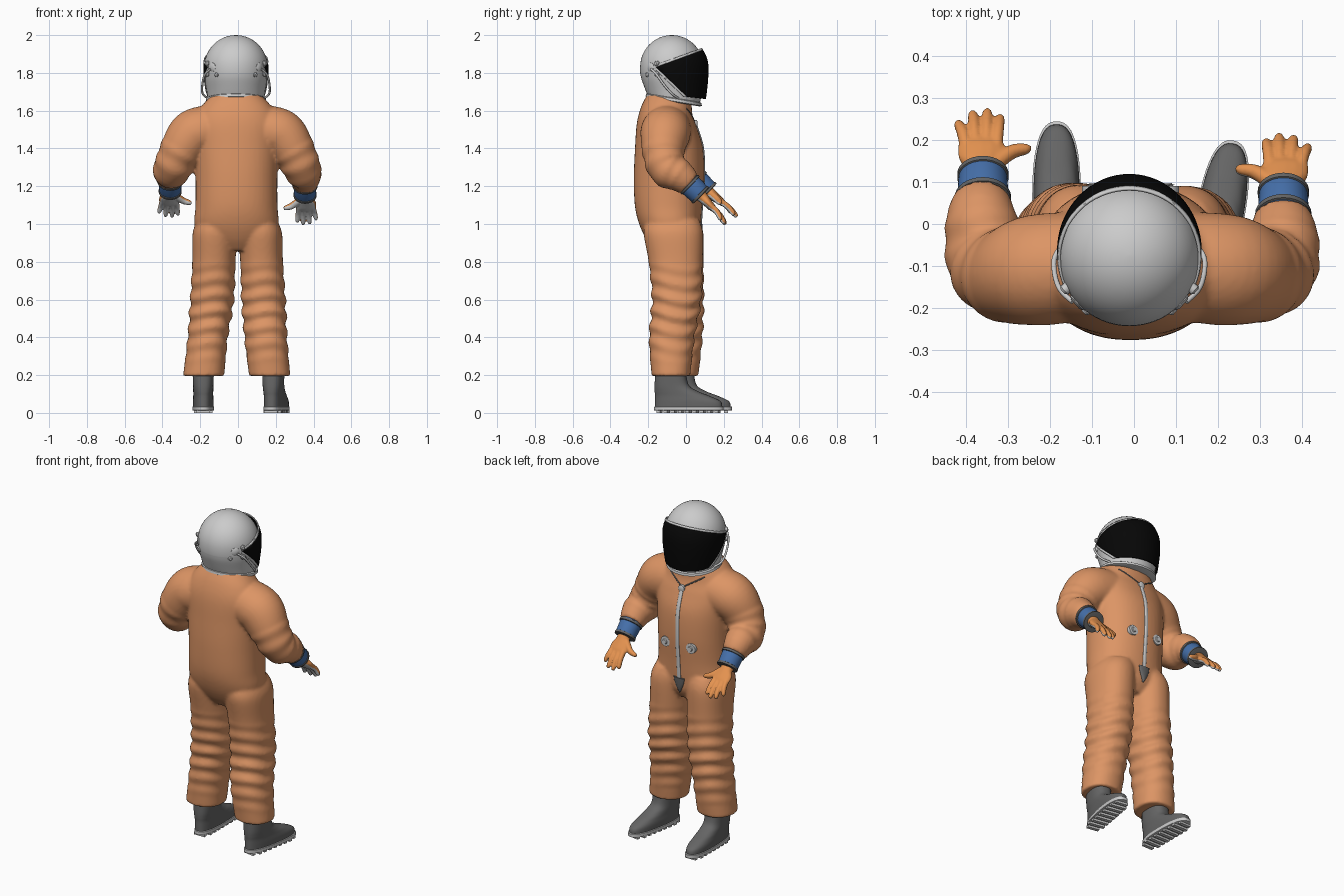
import bpy, bmesh, math
from mathutils import Vector, Matrix
from mathutils.bvhtree import BVHTree

if "Cube" in bpy.data.objects:
    bpy.data.objects.remove(bpy.data.objects["Cube"])


def material(name, r, g, b):
    m = bpy.data.materials.new(name)
    m.diffuse_color = (r, g, b, 1)
    m.use_nodes = True
    m.node_tree.nodes["Principled BSDF"].inputs["Base Color"].default_value = m.diffuse_color
    return m


ORANGE = material("orange_cloth", 0.72, 0.30, 0.13)
GLOVE = material("orange_glove", 0.78, 0.29, 0.08)
BLUE = material("blue_cuff", 0.06, 0.16, 0.40)
DARK = material("dark_rubber", 0.13, 0.13, 0.13)
BLACK = material("black_visor", 0.002, 0.002, 0.002)


def smooth(pts, n=6):
    """Catmull-Rom interpolation of equal-length tuples."""
    out = []
    for i in range(len(pts) - 1):
        a, b, c, d = (pts[min(max(i + k, 0), len(pts) - 1)] for k in (-1, 0, 1, 2))
        for s in range(n):
            t = s / n
            out.append(tuple(0.5 * (2 * q + (r - p) * t + (2 * p - 5 * q + 4 * r - u) * t * t
                             + (3 * q - p - 3 * r + u) * t ** 3) for p, q, r, u in zip(a, b, c, d)))
    return out + [tuple(pts[-1])]


def skin(bm, rings):
    """Closed skin over a list of point rings."""
    vs = [[bm.verts.new(p) for p in r] for r in rings]
    n = len(vs[0])
    for a, b in zip(vs, vs[1:]):
        for i in range(n):
            bm.faces.new((a[i], a[(i + 1) % n], b[(i + 1) % n], b[i]))
    bm.faces.new(vs[0])
    bm.faces.new(vs[-1][::-1])


def loft(sections, n=48, p=2.0, fold=None):
    """Horizontal rings from (z, cx, cy, rx, ry, tilt)."""
    rings = []
    for z, cx, cy, rx, ry, tilt in sections:
        ring = []
        for i in range(n):
            a = math.tau * i / n
            c, s = math.cos(a), math.sin(a)
            k = 1 + (fold(z, a) if fold else 0)
            x = math.copysign(abs(c) ** (2 / p), c) * rx * k
            y = math.copysign(abs(s) ** (2 / p), s) * ry * k
            ring.append((cx + x, cy + y, z + tilt * y))
        rings.append(ring)
    return rings


def tube(pts, hint=(0, 1, 0), n=20):
    """Rings along a path of (x, y, z, radius along hint, other radius)."""
    rings, P = [], [Vector(q[:3]) for q in pts]
    for i, q in enumerate(pts):
        t = (P[min(i + 1, len(P) - 1)] - P[max(i - 1, 0)]).normalized()
        s = Vector(hint)
        s = (s - t * s.dot(t)).normalized()
        u = t.cross(s)
        rings.append([P[i] + s * q[3] * math.cos(math.tau * k / n) + u * q[4] * math.sin(math.tau * k / n)
                      for k in range(n)])
    return rings


def finish(name, bm, mat=None, voxel=0, iters=4, matrix=None):
    bmesh.ops.recalc_face_normals(bm, faces=bm.faces)
    me = bpy.data.meshes.new(name)
    bm.to_mesh(me)
    bm.free()
    if matrix:
        me.transform(matrix)
    me.shade_smooth()
    if not voxel:
        me.set_sharp_from_angle(angle=math.radians(40))
    ob = bpy.data.objects.new(name, me)
    bpy.context.collection.objects.link(ob)
    if mat:
        me.materials.append(mat)
    if voxel:
        r = ob.modifiers.new("fuse", 'REMESH')
        r.mode, r.voxel_size, r.use_smooth_shade = 'VOXEL', voxel, True
        s = ob.modifiers.new("soften", 'SMOOTH')
        s.factor, s.iterations = 0.5, iters
    return ob


def part(name, rings, mat=None, matrix=None):
    bm = bmesh.new()
    skin(bm, rings)
    return finish(name, bm, mat, matrix=matrix)


# Suit: torso, legs with cloth folds and bent arms fused together
def leg_fold(z, a):
    w = max(0, 1 - abs(z - 0.53) / 0.27)
    return 0.07 * w ** 0.6 * math.sin(z * math.tau / 0.085 + 1.3 * math.sin(a * 2 + 0.6) + 0.8 * math.cos(a))


suit = bmesh.new()
skin(suit, loft(smooth([(1.665, -.008, -.085, .145, .115, -.25), (1.60, -.008, -.10, .20, .135, -.2),
                        (1.52, -.008, -.10, .235, .16, -.1), (1.40, -.008, -.09, .225, .18, 0),
                        (1.25, -.008, -.09, .217, .186, 0), (1.10, -.008, -.093, .217, .178, 0),
                        (1.0, -.008, -.085, .222, .163, 0), (.92, -.006, -.07, .19, .14, 0),
                        (.86, -.004, -.065, .10, .10, 0)]), p=2.2))
LEFT_LEG = [(1.02, -.11, -.07, .105, .14, 0), (.95, -.124, -.065, .116, .157, 0), (.8, -.128, -.05, .114, .143, 0),
            (.6, -.137, -.035, .115, .128, 0), (.4, -.16, -.035, .106, .122, 0), (.195, -.182, -.043, .109, .108, 0)]
RIGHT_LEG = [(1.02, .10, -.07, .105, .14, 0), (.95, .117, -.067, .116, .157, 0), (.8, .125, -.055, .113, .143, 0),
             (.6, .135, -.05, .116, .13, 0), (.4, .147, -.075, .113, .12, 0), (.195, .168, -.08, .109, .102, 0)]
for leg in (LEFT_LEG, RIGHT_LEG):
    skin(suit, loft(smooth(leg, 16), p=2.2, fold=leg_fold))
for side, dy, dz in ((1, 0, 0), (-1, .04, .02)):
    arm = [(.12, -.10, 1.50, .13), (.23, -.11, 1.475, .132), (.30, -.12, 1.385, .112), (.343, -.10 + dy / 3, 1.295, .10),
           (.358, -.035 + dy, 1.255 + dz, .086), (.357, .018 + dy, 1.212 + dz, .068)]
    pts = []
    for i, (x, y, z, r) in enumerate(smooth(arm, 8)):
        r *= 1 + (.035 * math.sin(i * 1.25) if 14 < i < 34 else 0)
        pts.append((side * x - .004, y, z, r, r))
    skin(suit, tube(pts, n=32))
suit = finish("suit", suit, ORANGE, voxel=0.01)

bpy.context.view_layer.update()
bvh = BVHTree.FromObject(suit, bpy.context.evaluated_depsgraph_get())


def on_chest(x, z):
    hit = bvh.ray_cast(Vector((x, 1, z)), Vector((0, -1, 0)))[0]
    return hit.y if hit else 0


# Zip, zip pull, crotch patch, collar seams and chest valves
CX = -.008
part("zip", tube([(CX, on_chest(CX, z), z, .006, .012) for z in [1.53 - .02 * i for i in range(28)]]))
part("zip_pull", tube([(CX, on_chest(CX, 1.53) + d, 1.53, r, r) for d, r in ((-.01, .02), (.008, .02), (.012, .01))], (0, 0, 1)))
part("crotch_patch", tube([(CX, on_chest(CX, z), z, .01, w) for z, w in
                           ((1.0, .036), (.975, .033), (.95, .024), (.925, .012), (.91, .004))]), DARK)
for side, name in ((1, "right"), (-1, "left")):
    seam = [(CX + side * .12 * t, 1.535 + .075 * t) for t in (0, .2, .4, .6, .8, 1)]
    part(name + "_collar_seam", tube([(x, on_chest(x, z), z, .004, .004) for x, z in seam], n=8), DARK)
    vx = CX + side * .085
    vy = on_chest(vx, 1.2)
    part(name + "_valve", tube([(vx, vy + d, 1.2, r, r) for d, r in
                                ((-.02, .03), (.008, .03), (.012, .025), (.007, .018), (.016, .012))], (0, 0, 1)))

# Helmet shell, visor, frame bands and neck rim
HX = -.011


def helmet_rings(grow=0, front=0):
    secs = []
    for i in range(13):
        a = math.radians(89 - i * 89 / 12)
        r = math.cos(a) * (.168 + grow)
        secs.append((1.83 + (.17 + grow) * math.sin(a), HX, -.075 + front * math.cos(a), r,
                     r + front * math.cos(a), 0))
    secs += smooth([(1.80, HX, -.075 + front, .168 + grow, .168 + grow + front, -.01),
                    (1.76, HX, -.073 + front, .164 + grow, .163 + grow + front, -.05),
                    (1.70, HX, -.068 + front, .154 + grow, .15 + grow + front, -.12),
                    (1.655, HX, -.065 + front, .148 + grow, .137 + grow + front, -.165)], 4)
    return loft(secs, 64)


def helmet_cut(name, rings, planes, mat=None):
    bm = bmesh.new()
    skin(bm, rings)
    for co, no in planes:
        bmesh.ops.bisect_plane(bm, geom=bm.verts[:] + bm.edges[:] + bm.faces[:], plane_co=co,
                               plane_no=Vector(no).normalized(), clear_inner=True)
    ob = finish(name, bm, mat)
    m = ob.modifiers.new("thickness", 'SOLIDIFY')
    m.thickness = .006


part("helmet_shell", helmet_rings())
PIVOT = Vector((0, -.16, 1.83))
UP, LOW, CHIN = Vector((0, .095, -.26)).normalized(), Vector((0, .17, .18)).normalized(), ((0, .05, 1.668), (0, .12, 1))
helmet_cut("visor", helmet_rings(.004, .011), [(PIVOT, UP), (PIVOT, LOW), CHIN], BLACK)
helmet_cut("visor_upper_frame", helmet_rings(.007, .010), [(PIVOT - UP * .012, UP), (PIVOT, -UP), (PIVOT, (0, 1, 0))])
helmet_cut("visor_lower_frame", helmet_rings(.006, .008),
           [(PIVOT - LOW * .012, LOW), (PIVOT, -LOW), (PIVOT, (0, 1, 0)), CHIN])
part("helmet_rim", loft([(1.668, HX, -.065, .150, .139, -.165), (1.664, HX, -.065, .158, .147, -.165),
                         (1.65, HX, -.065, .160, .149, -.165), (1.645, HX, -.065, .150, .139, -.165)]))

# Helmet side brackets and hoses
for side, name in ((1, "right"), (-1, "left")):
    bm = bmesh.new()
    c = Vector((HX + side * .122, -.185, 1.82))
    out = Vector((side * .74, -.67, 0))
    for off, r in (((0, 0, .01), .024), ((0, .03, .03), .013), ((0, .03, -.025), .014), ((0, -.02, -.03), .012)):
        b = c + Vector((side * off[1], off[1], off[2])) - out * .012
        skin(bm, tube([(*(b + out * d), q, q) for d, q in ((-.01, r), (.016, r), (.021, r * .6))], (0, 0, 1), 14))
    finish(name + "_helmet_bracket", bm)
    hose = [(.135, -.185, 1.82), (.165, -.155, 1.79), (.178, -.115, 1.735), (.176, -.075, 1.69), (.148, -.04, 1.665)]
    part(name + "_helmet_hose", tube([(HX + side * x, y, z, .006, .006) for x, y, z in smooth(hose)], n=10))

# Cuffs and gloves with grey palms
FINGERS = [(-.036, -.044, .185), (-.012, -.014, .202), (.013, .02, .196), (.036, .053, .168)]


def hand(bm, k, dz):
    parts = [[(0, -.01, 0, .032, .036), (0, .02, 0, .026, .036), (0, .05, 0, .022, .05), (0, .085, 0, .018, .052),
              (0, .108, 0, .011, .045)],
             [(-.025, .025, 0, .018, .018), (-.07, .07, -.004, .016, .016), (-.105, .083, -.008, .012, .012),
              (-.118, .085, -.009, .006, .006)]]
    for bx, tx, ty in FINGERS:
        parts.append([(bx, .08, 0, .014, .014), ((bx + tx) / 2, (.08 + ty) / 2, .002, .013, .013),
                      (tx, ty - .012, -.008, .011, .011), (tx, ty, -.012, .006, .006)])
    for p in parts:
        skin(bm, tube([(x, y, z + dz, a * k, b * k) for x, y, z, a, b in smooth(p, 4)], (0, 0, 1), 14))


for side, name, dy, dz, pitch in ((1, "right", 0, 0, -46), (-1, "left", .04, .02, -38)):
    x, a, b = side * .357 - .002, Vector((0, .006 + dy, 1.222 + dz)), Vector((0, .078 + dy, 1.152 + dz))

    def band(steps):
        return tube([(x, *a.lerp(b, t).yz, r, r) for t, r in steps], (1, 0, 0), 32)
    part(name + "_cuff", band([(0, .06), (.1, .062), (.85, .058), (1, .056), (1, .03)]), BLUE)
    part(name + "_cuff_ring", band([(.12, .06), (.14, .067), (.26, .067), (.28, .06)]), DARK)
    part(name + "_cuff_hem", band([(.88, .056), (.9, .061), (1.02, .061), (1.04, .045)]), DARK)
    place = Matrix.Translation((x + side * .004, b.y, b.z)) @ Matrix.Rotation(math.radians(pitch), 4, 'X') @ Matrix.Diagonal((side, 1, 1, 1))
    for label, mat, k, off in (("_glove", GLOVE, 1.08, 0), ("_glove_palm", None, 1.0, -.004)):
        bm = bmesh.new()
        hand(bm, k, off)
        finish(name + label, bm, mat, .005, 2, place)

# Boots with soles and treads
BOOT = [(.23, 0, .085, .057, .08, 0), (.15, 0, .09, .054, .09, 0), (.115, 0, .115, .053, .115, 0),
        (.09, 0, .148, .053, .146, 0), (.06, 0, .178, .055, .176, 0), (.02, 0, .182, .054, .180, 0)]
for name, x, y, turn in (("left", -.184, -.125, 0), ("right", .172, -.165, -10)):
    place = Matrix.Translation((x, y, 0)) @ Matrix.Rotation(math.radians(turn), 4, 'Z')
    part(name + "_boot", loft(smooth(BOOT), p=2.5), DARK, place)
    part(name + "_sole", loft([(.034, 0, .182, .054, .181, 0), (.032, 0, .183, .058, .186, 0),
                               (.014, 0, .183, .058, .186, 0), (.012, 0, .183, .054, .181, 0)], p=2.5), None, place)
    bm = bmesh.new()
    for i in range(9):
        w = .07 if i in (0, 8) else .096
        bmesh.ops.create_cube(bm, size=1, matrix=Matrix.Translation((0, .025 + i * .039, .0075)) @ Matrix.Diagonal((w, .02, .015, 1)))
    finish(name + "_treads", bm, None, matrix=place)
